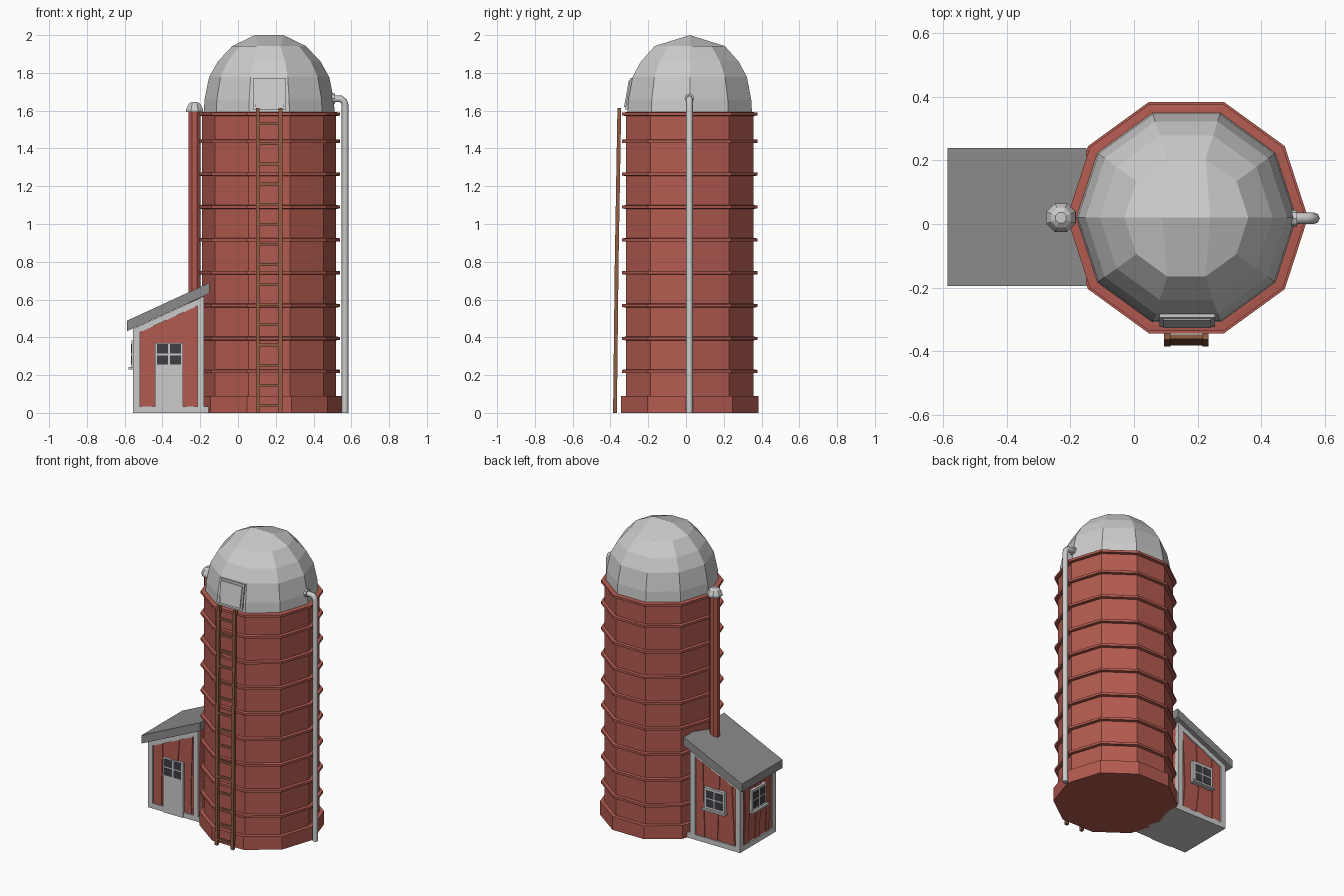
import bpy, bmesh, math, random
from mathutils import Vector

if "Cube" in bpy.data.objects:
    bpy.data.objects.remove(bpy.data.objects["Cube"])

random.seed(4)
CX, CY = 0.165, 0.02


def material(name, r, g, b):
    m = bpy.data.materials.new(name)
    m.diffuse_color = (r, g, b, 1)
    m.use_nodes = True
    m.node_tree.nodes["Principled BSDF"].inputs["Base Color"].default_value = m.diffuse_color
    return m


RED = material("red_paint", 0.45, 0.105, 0.08)
BROWN = material("brown_wood", 0.28, 0.11, 0.055)
ROOF = material("roof_grey", 0.26, 0.26, 0.26)
DARK = material("dark_glass", 0.05, 0.05, 0.06)


def finish(name, bm, mat=None):
    bmesh.ops.recalc_face_normals(bm, faces=bm.faces)
    me = bpy.data.meshes.new(name)
    bm.to_mesh(me)
    bm.free()
    ob = bpy.data.objects.new(name, me)
    bpy.context.collection.objects.link(ob)
    if mat:
        me.materials.append(mat)
    return ob


def slab(name, pts, axis, a, b, mat=None):
    """Extrude a (u, z) outline along x or y from a to b."""
    bm = bmesh.new()
    place = (lambda u, z, t: (u, t, z)) if axis == "y" else (lambda u, z, t: (t, u, z))
    lo, hi = [[bm.verts.new(place(u, z, t)) for u, z in pts] for t in (a, b)]
    bm.faces.new(lo)
    bm.faces.new(hi)
    n = len(pts)
    for i in range(n):
        j = (i + 1) % n
        bm.faces.new((lo[i], lo[j], hi[j], hi[i]))
    return finish(name, bm, mat)


def rect(u0, u1, z0, z1):
    return [(u0, z0), (u1, z0), (u1, z1), (u0, z1)]


def lathe(name, profile, sides, x, y, mat=None, phase=0.0, ridge=None):
    """Stack of n-gon rings (radius, z); the top may be closed by a raised ridge."""
    bm = bmesh.new()
    rings = []
    for r, z in profile:
        rings.append([bm.verts.new((x + r * math.cos(phase + k * math.tau / sides),
                                    y + r * math.sin(phase + k * math.tau / sides), z))
                      for k in range(sides)])
    for p, q in zip(rings, rings[1:]):
        for k in range(sides):
            j = (k + 1) % sides
            bm.faces.new((p[k], p[j], q[j], q[k]))
    bm.faces.new(rings[0])
    t = rings[-1]
    if ridge:
        half, z = ridge
        b, a = bm.verts.new((x + half, y, z)), bm.verts.new((x - half, y, z))
        for f in ((t[0], t[1], t[2], b), (b, t[2], t[3], a), (a, t[3], t[4], t[5]),
                  (t[5], t[6], t[7], a), (a, t[7], t[8], b), (b, t[8], t[9], t[0])):
            bm.faces.new(f)
    else:
        bm.faces.new(t)
    return finish(name, bm, mat)


# Silo body, footing and hoops
lathe("silo_wall", [(0.355, 0.0), (0.355, 1.585)], 10, CX, CY, RED)
lathe("silo_footing", [(0.383, 0.0), (0.383, 0.09)], 10, CX, CY, RED)
for i in range(9):
    z = 0.22 + 0.174 * i if i < 8 else 1.582
    lathe(f"silo_hoop_{i + 1}", [(0.354, z - 0.01), (0.376, z - 0.008),
                                 (0.376, z + 0.008), (0.354, z + 0.01)], 10, CX, CY, RED)

# Dome
lathe("dome", [(0.347, 1.58), (0.342, 1.66), (0.318, 1.778), (0.272, 1.86), (0.195, 1.942)],
      10, CX, CY, ridge=(0.075, 2.0))

# Dome hatch, leaning with the dome face
slab("hatch_frame", [(-0.322, 1.607), (-0.295, 1.772), (-0.265, 1.772), (-0.29, 1.607)],
     "x", 0.08, 0.255)
slab("hatch_panel", [(-0.328, 1.62), (-0.303, 1.76), (-0.27, 1.76), (-0.29, 1.62)],
     "x", 0.092, 0.243)

# Ladder
for side, x in (("left", 0.095), ("right", 0.215)):
    slab(f"ladder_rail_{side}", [(-0.386, 0), (-0.366, 0), (-0.357, 0.8), (-0.343, 1.615),
                                 (-0.363, 1.615), (-0.377, 0.8)], "x", x, x + 0.02, BROWN)
for i in range(15):
    z = 0.04 + 0.1065 * i
    y = -0.376 + 0.0135 * z
    slab(f"ladder_rung_{i + 1}", rect(y - 0.007, y + 0.007, z - 0.007, z + 0.007),
         "x", 0.105, 0.225, BROWN)

# Downpipe on the right
cu = bpy.data.curves.new("downpipe", "CURVE")
cu.dimensions = "3D"
cu.bevel_depth = 0.018
cu.bevel_resolution = 2
cu.use_fill_caps = True
path = [(0.567, 0.0), (0.567, 1.63), (0.561, 1.65), (0.545, 1.662), (0.485, 1.664)]
sp = cu.splines.new("POLY")
sp.points.add(len(path) - 1)
for p, (x, z) in zip(sp.points, path):
    p.co = (x, 0.018, z, 1)
pipe = bpy.data.objects.new("downpipe", cu)
bpy.context.collection.objects.link(pipe)
slab("downpipe_flange", [(0.018 + 0.026 * math.cos(k * math.pi / 4),
                          1.664 + 0.026 * math.sin(k * math.pi / 4)) for k in range(8)],
     "x", 0.49, 0.514)

# Vent stack on the left
lathe("vent_pipe", [(0.034, 0.5), (0.034, 1.6)], 8, -0.23, CY, RED, math.pi / 8)
lathe("vent_cap", [(0.049, 1.592), (0.049, 1.606), (0.034, 1.635), (0.018, 1.646)],
      8, -0.23, CY, None, math.pi / 8)

# Shed body and roof
X0, X1, Y0, Y1 = -0.555, -0.18, -0.172, 0.212


def top(x):
    return 0.445 + (x - X0) * 0.46


slab("shed_walls", [(X0 + 0.01, 0.01), (X1, 0.01), (X1, top(X1)), (X0 + 0.01, top(X0))],
     "y", Y0 + 0.01, Y1 - 0.01, RED)
slab("shed_floor", rect(X0, -0.15, 0, 0.035), "y", Y0, Y1)
slab("shed_roof", [(-0.588, 0.432), (-0.15, 0.633), (-0.15, 0.69), (-0.588, 0.488)],
     "y", -0.195, 0.24, ROOF)

# Shed trim: corner posts, sloping top boards, left top board
for side, a, b in (("front", Y0, Y0 + 0.035), ("back", Y1 - 0.035, Y1)):
    for end, u0, u1 in (("left", X0, X0 + 0.035), ("right", X1 - 0.035, X1)):
        slab(f"shed_post_{side}_{end}", [(u0, 0), (u1, 0), (u1, top(u1)), (u0, top(u0))],
             "y", a, b)
    slab(f"shed_top_board_{side}", [(X0, top(X0) - 0.035), (X1, top(X1) - 0.035),
                                    (X1, top(X1)), (X0, top(X0))], "y", a, b)
slab("shed_top_board_left", rect(Y0, Y1, top(X0) - 0.035, top(X0)), "x", X0, X0 + 0.02)


# Uneven wall planks, slightly proud of the walls
def planks(name, axis, u0, u1, count, t0, t1, height):
    w = (u1 - u0) / count
    for i in range(0, count, 2):
        a, b = u0 + i * w, u0 + (i + 1) * w
        j = [random.uniform(-0.014, 0.014) for _ in range(4)]
        slab(f"{name}_{i + 1}", [(a + j[0], 0.03), (b + j[1], 0.03), (b - 0.012, 0.2),
                                 (b + j[2], height(b)), (a + j[3], height(a))],
             axis, t0, t1, RED)


planks("plank_front", "y", X0 + 0.055, X1 - 0.045, 5, Y0 + 0.005, Y0 + 0.02,
       lambda x: top(x) - 0.02)
planks("plank_back", "y", X0 + 0.055, X1 - 0.045, 5, Y1 - 0.02, Y1 - 0.005,
       lambda x: top(x) - 0.02)
planks("plank_left", "x", Y0 + 0.055, Y1 - 0.055, 5, X0 + 0.005, X0 + 0.02,
       lambda y: top(X0) - 0.02)


# Four-pane glazing and framed windows
def panes(name, axis, u, z, t, out, w=0.056, h=0.05):
    for i, du in enumerate((-1, 1)):
        for k, dz in enumerate((-1, 1)):
            cu_, cz = u + du * (w / 2 + 0.005), z + dz * (h / 2 + 0.005)
            slab(f"{name}_pane_{i}{k}", rect(cu_ - w / 2, cu_ + w / 2, cz - h / 2, cz + h / 2),
                 axis, t - out * 0.004, t + out * 0.002, DARK)


def window(name, axis, u, z, t, out):
    slab(f"{name}_frame", rect(u - 0.078, u + 0.078, z - 0.072, z + 0.072),
         axis, t - out * 0.015, t + out * 0.01)
    slab(f"{name}_sill", rect(u - 0.086, u + 0.086, z - 0.08, z - 0.068),
         axis, t - out * 0.015, t + out * 0.025)
    panes(name, axis, u, z, t + out * 0.01, out)


window("window_left", "x", CY, 0.31, X0, -1)
window("window_back", "y", (X0 + X1) / 2, 0.31, Y1, 1)

# Shed door with glazing
slab("door", rect(-0.44, -0.29, 0, 0.37), "y", Y0 - 0.006, Y0 + 0.02)
panes("door", "y", -0.365, 0.31, Y0 - 0.006, -1, 0.058, 0.05)
